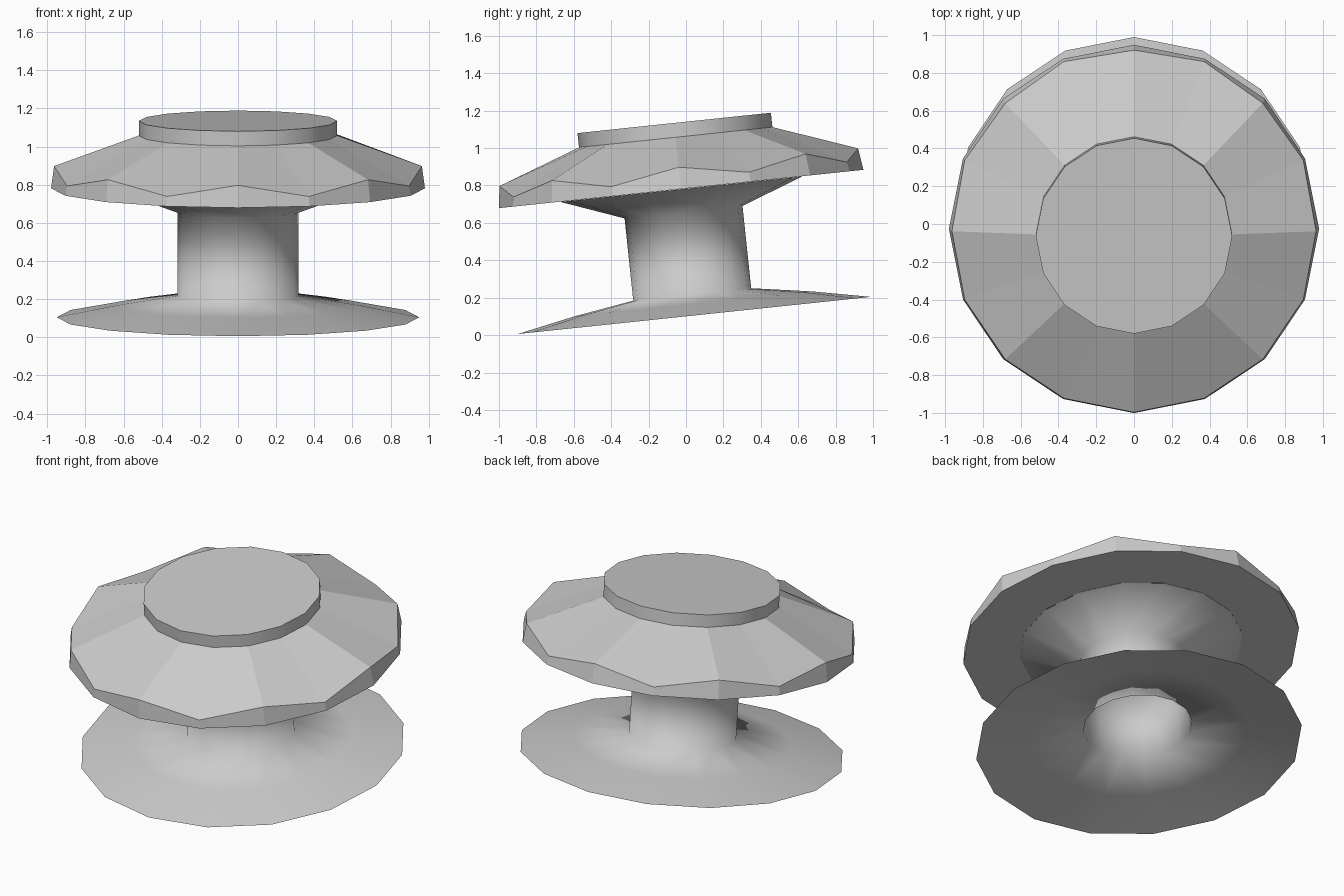
import bpy, bmesh
from math import sin, cos, pi, radians
from mathutils import Matrix

if "Cube" in bpy.data.objects:
    bpy.data.objects.remove(bpy.data.objects["Cube"])

N = 16
# everything shares one axis, leaning six degrees
TILT = Matrix.Translation((0, 0.045, 0.105)) @ Matrix.Rotation(radians(6), 4, 'X')


def lathe(name, rings, smooth, cap=False):
    """Rings are (radius, height), or (even r, even h, odd r, odd h) for a zigzag."""
    bm = bmesh.new()
    loops = []
    for ring in rings:
        loop = []
        for i in range(N):
            r, h = ring[2:] if len(ring) == 4 and i % 2 else ring[:2]
            a = 2 * pi * i / N
            loop.append(bm.verts.new(TILT @ Matrix.Translation((r * cos(a), r * sin(a), h)) .to_translation()))
        loops.append(loop)
    for lo, hi in zip(loops, loops[1:]):
        for i in range(N):
            j = (i + 1) % N
            bm.faces.new((lo[i], lo[j], hi[j], hi[i]))
    if cap:
        bm.faces.new(loops[-1])
    me = bpy.data.meshes.new(name)
    bm.to_mesh(me)
    bm.free()
    ob = bpy.data.objects.new(name, me)
    bpy.context.collection.objects.link(ob)
    for p in me.polygons:
        p.use_smooth = smooth and len(p.vertices) == 4
    return ob


# open flared foot, hollow column and the flare under the head
lathe("foot_and_column",
      [(0.95, 0), (0.64, 0.062), (0.317, 0.113), (0.317, 0.555), (0.65, 0.679)], True)

# faceted head: flat underside, band with zigzag top edge, sloping roof
lathe("head", [(0.65, 0.68), (0.98, 0.68), (0.964, 0.797, 0.97, 0.731), (0.52, 0.958)], False)

# raised round cap on top
lathe("top_cap", [(0.52, 0.958), (0.52, 1.035)], True, cap=True)
